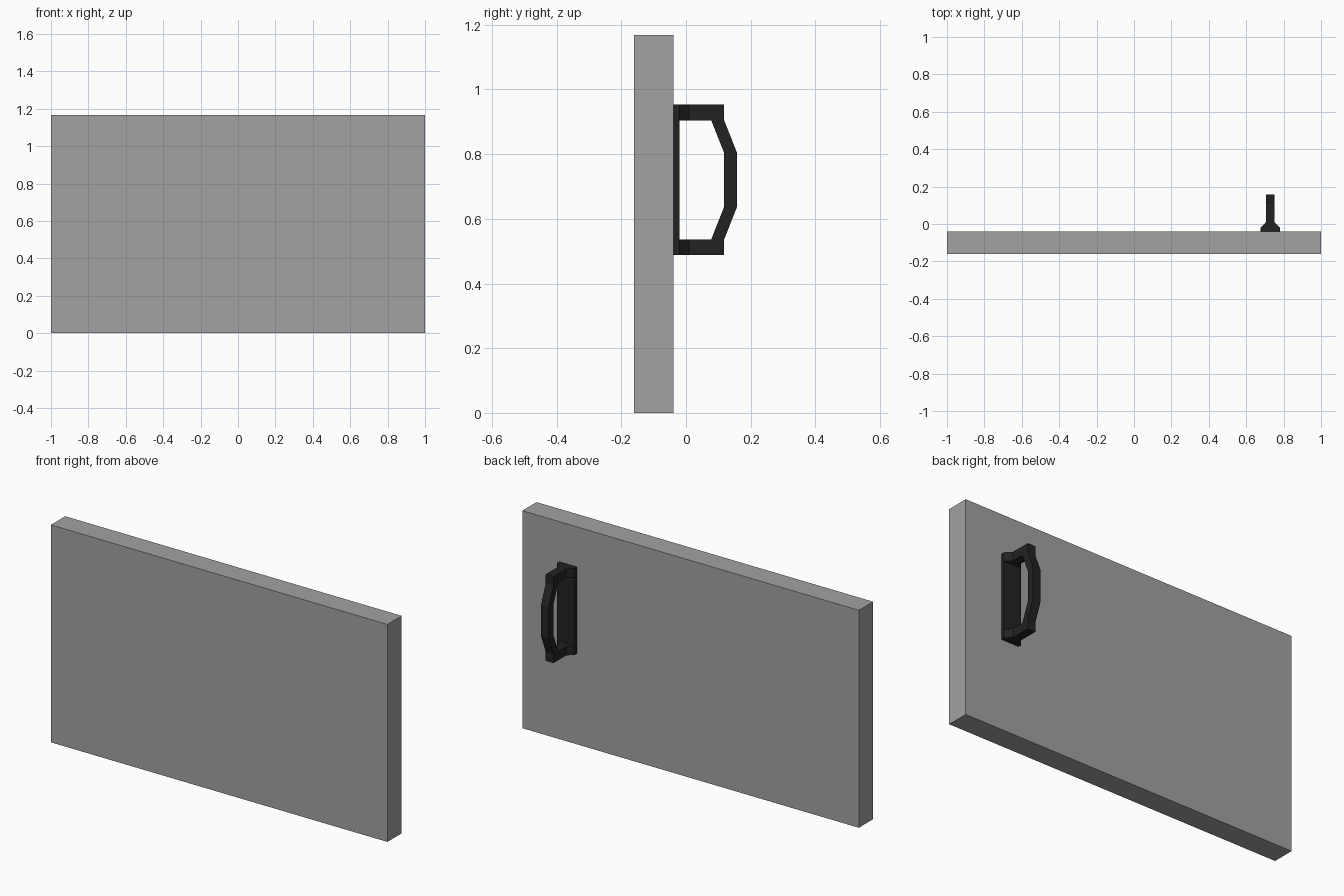
import bpy, bmesh

if "Cube" in bpy.data.objects:
    bpy.data.objects.remove(bpy.data.objects["Cube"])


def material(name, value):
    m = bpy.data.materials.new(name)
    m.diffuse_color = (value, value, value, 1)
    m.use_nodes = True
    m.node_tree.nodes["Principled BSDF"].inputs["Base Color"].default_value = m.diffuse_color
    return m


def add_object(name, bm, mat):
    bmesh.ops.recalc_face_normals(bm, faces=bm.faces)
    me = bpy.data.meshes.new(name)
    bm.to_mesh(me)
    bm.free()
    me.materials.append(mat)
    ob = bpy.data.objects.new(name, me)
    bpy.context.collection.objects.link(ob)
    return ob


def box(name, lo, hi, mat):
    bm = bmesh.new()
    bmesh.ops.create_cube(bm, size=1)
    for v in bm.verts:
        v.co = [(a + b) / 2 + c * (b - a) for a, b, c in zip(lo, hi, v.co)]
    return add_object(name, bm, mat)


grey = material("panel grey", 0.36)
black = material("handle black", 0.016)

# Door panel
box("door_panel", (-1, -0.16, 0), (1, -0.039, 1.168), grey)

# Handle mounting plate
CX, CZ = 0.728, 0.7205
box("handle_plate", (CX - 0.052, -0.039, CZ - 0.2325),
    (CX + 0.052, -0.0195, CZ + 0.2325), black)

# Grip: cross-sections (outer y, outer dz, inner y, inner dz, half width)
top = [
    (-0.0195, 0.2325, -0.0195, 0.184, 0.052),
    (0.010, 0.2325, 0.010, 0.184, 0.023),
    (0.078, 0.2325, 0.078, 0.184, 0.023),
    (0.118, 0.2325, 0.078, 0.184, 0.023),
    (0.118, 0.184, 0.078, 0.184, 0.023),
    (0.158, 0.083, 0.118, 0.083, 0.023),
]
sections = top + [(a, -b, c, -d, w) for a, b, c, d, w in reversed(top)]
bm = bmesh.new()
rings = [[bm.verts.new(p) for p in (
    (CX - w, oy, CZ + oz), (CX + w, oy, CZ + oz),
    (CX + w, iy, CZ + iz), (CX - w, iy, CZ + iz))]
    for oy, oz, iy, iz, w in sections]
for r, s in zip(rings, rings[1:]):
    for i in range(4):
        j = (i + 1) % 4
        bm.faces.new((r[i], r[j], s[j], s[i]))
bm.faces.new(rings[0])
bm.faces.new(rings[-1])
bmesh.ops.remove_doubles(bm, verts=bm.verts, dist=1e-5)
add_object("handle_grip", bm, black)
